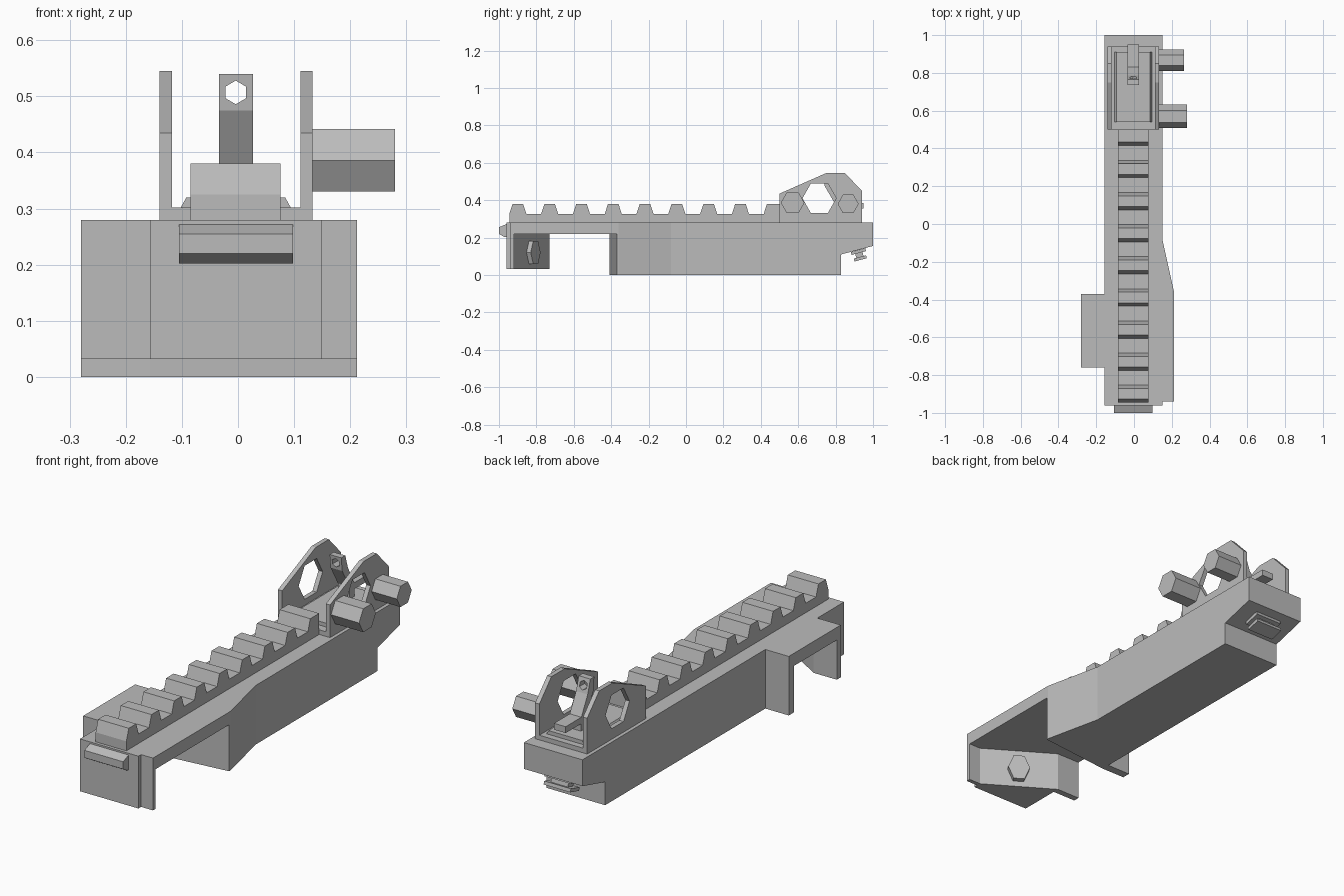
import bpy, bmesh, math
from mathutils import Matrix

if "Cube" in bpy.data.objects:
    bpy.data.objects.remove(bpy.data.objects["Cube"], do_unlink=True)

GREY = (0.5, 0.5, 0.5, 1)
mat = bpy.data.materials.new("plain grey")
mat.use_nodes = True
mat.diffuse_color = GREY
mat.node_tree.nodes["Principled BSDF"].inputs["Base Color"].default_value = GREY


def prism(name, outline, axis, lo, hi):
    """Extrude a 2D outline along an axis: x uses (y, z), y uses (x, z), z uses (x, y)."""
    place = {"x": lambda a, b, t: (t, a, b),
             "y": lambda a, b, t: (a, t, b),
             "z": lambda a, b, t: (a, b, t)}[axis]
    bm = bmesh.new()
    low = [bm.verts.new(place(a, b, lo)) for a, b in outline]
    high = [bm.verts.new(place(a, b, hi)) for a, b in outline]
    bm.faces.new(low)
    bm.faces.new(high)
    n = len(outline)
    for i in range(n):
        j = (i + 1) % n
        bm.faces.new((low[i], low[j], high[j], high[i]))
    bmesh.ops.recalc_face_normals(bm, faces=bm.faces)
    mesh = bpy.data.meshes.new(name)
    bm.to_mesh(mesh)
    bm.free()
    mesh.materials.append(mat)
    obj = bpy.data.objects.new(name, mesh)
    bpy.context.collection.objects.link(obj)
    return obj


def box(name, x, y, z):
    return prism(name, [(x[0], y[0]), (x[1], y[0]), (x[1], y[1]), (x[0], y[1])], "z", *z)


def hexagon(a, b, ra, rb, turn=0):
    """Six-sided outline, ra and rb being the half sizes of a full circle."""
    return [(a + ra * math.cos(math.radians(60 * i + turn)),
             b + rb * math.sin(math.radians(60 * i + turn))) for i in range(6)]


def cut(target, cutter):
    mod = target.modifiers.new("hole", "BOOLEAN")
    mod.operation = "DIFFERENCE"
    mod.solver = "EXACT"
    mod.object = cutter
    bpy.context.view_layer.objects.active = target
    bpy.ops.object.modifier_apply(modifier=mod.name)
    bpy.data.objects.remove(cutter, do_unlink=True)


# Receiver body: top slab, lower body, front block and stepped tail
L, R, SIDE, BULGE = -0.157, 0.15, -0.28, 0.212
SEAM, DECK = 0.22, 0.28
prism("top_slab", [
    (L, -0.96), (R, -0.96), (R, -0.94), (BULGE, -0.94), (BULGE, -0.36), (R, -0.08),
    (R, 1), (L, 1), (L, -0.37), (SIDE, -0.37), (SIDE, -0.76), (L, -0.76)], "z", SEAM, DECK)
prism("lower_body", [
    (SIDE, -0.41), (L, -0.41), (BULGE, -0.37), (BULGE, -0.36), (R, -0.08),
    (R, 0.83), (L, 0.83), (L, -0.37), (SIDE, -0.37)], "z", 0, SEAM)
prism("front_block", [
    (L, -0.96), (R, -0.96), (R, -0.94), (BULGE, -0.94), (BULGE, -0.92), (R, -0.92),
    (L, -0.73), (SIDE, -0.73), (SIDE, -0.76), (L, -0.76)], "z", 0.032, SEAM)
prism("tail", [(0.83, 0.11), (1, 0.155), (1, SEAM), (0.83, SEAM)], "x", L, R)

# Nub on the front and six-sided peg on the slanted inner wall
prism("front_nub", [(-0.96, 0.272), (-1, 0.255), (-1, 0.22), (-0.97, 0.202), (-0.96, 0.202)],
      "x", -0.105, 0.098)
peg = prism("inner_peg", hexagon(0, 0, 0.05, 0.07), "y", -0.02, 0.025)
wall_angle = math.atan2(-0.19, R - L)
peg.data.transform(Matrix.Translation((0, -0.825, 0.12)) @ Matrix.Rotation(wall_angle, 4, "Z"))

# Accessory rail with sloped teeth
profile = [(-0.945, DECK)]
for i in range(9):
    start = -0.945 + 0.17 * i
    profile += [(start, 0.325), (start + 0.018, 0.38)]
    if i < 8:
        profile += [(start + 0.074, 0.38), (start + 0.092, 0.325)]
profile += [(0.5, 0.38), (0.5, DECK)]
prism("accessory_rail", profile, "x", -0.085, 0.076)

# Rear sight base and its two guard plates with six-sided windows
box("sight_base", (-0.14, 0.133), (0.5, 0.94), (DECK, 0.302))
prism("sight_platform", [(-0.102, 0.302), (-0.092, 0.32), (0.084, 0.32), (0.094, 0.302)],
      "y", 0.54, 0.91)
for name, x0, x1 in (("right_guard", -0.14, -0.118), ("left_guard", 0.111, 0.133)):
    plate = prism(name, [(0.5, 0.302), (0.5, 0.435), (0.75, 0.545), (0.85, 0.545),
                         (0.94, 0.45), (0.94, 0.302)], "x", x0, x1)
    cut(plate, prism("window_cutter", hexagon(0.713, 0.41, 0.09, 0.092), "x", x0 - 0.05, x1 + 0.05))

# Peep sight: leaning upright with an aperture, and its flat arm
leaf = prism("peep_leaf", [(0.797, 0.32), (0.797, 0.38), (0.742, 0.475), (0.735, 0.54),
                           (0.765, 0.54), (0.785, 0.475), (0.835, 0.38), (0.835, 0.32)],
             "x", -0.034, 0.027)
cut(leaf, prism("aperture_cutter", hexagon(-0.004, 0.507, 0.021, 0.021, 30), "y", 0.6, 0.9))
box("peep_arm", (-0.034, 0.027), (0.82, 0.95), (0.355, 0.385))

# Six-sided adjustment knobs on the left guard
prism("front_knob", hexagon(0.57, 0.386, 0.063, 0.064), "x", 0.133, 0.28)
prism("rear_knob", hexagon(0.867, 0.38, 0.056, 0.057), "x", 0.133, 0.265)

# Latch beneath the tail: two tilted plates on a stem
tilt = Matrix.Translation((0, 0.92, 0.133)) @ Matrix.Rotation(math.radians(15), 4, "X")
for name, half_x, half_y, z0, z1 in (("latch_plate_upper", 0.07, 0.04, -0.016, 0),
                                     ("latch_stem", 0.045, 0.02, -0.038, 0.03),
                                     ("latch_plate_lower", 0.07, 0.034, -0.054, -0.038)):
    part = box(name, (-half_x, half_x), (-half_y, half_y), (z0, z1))
    part.data.transform(tilt)
